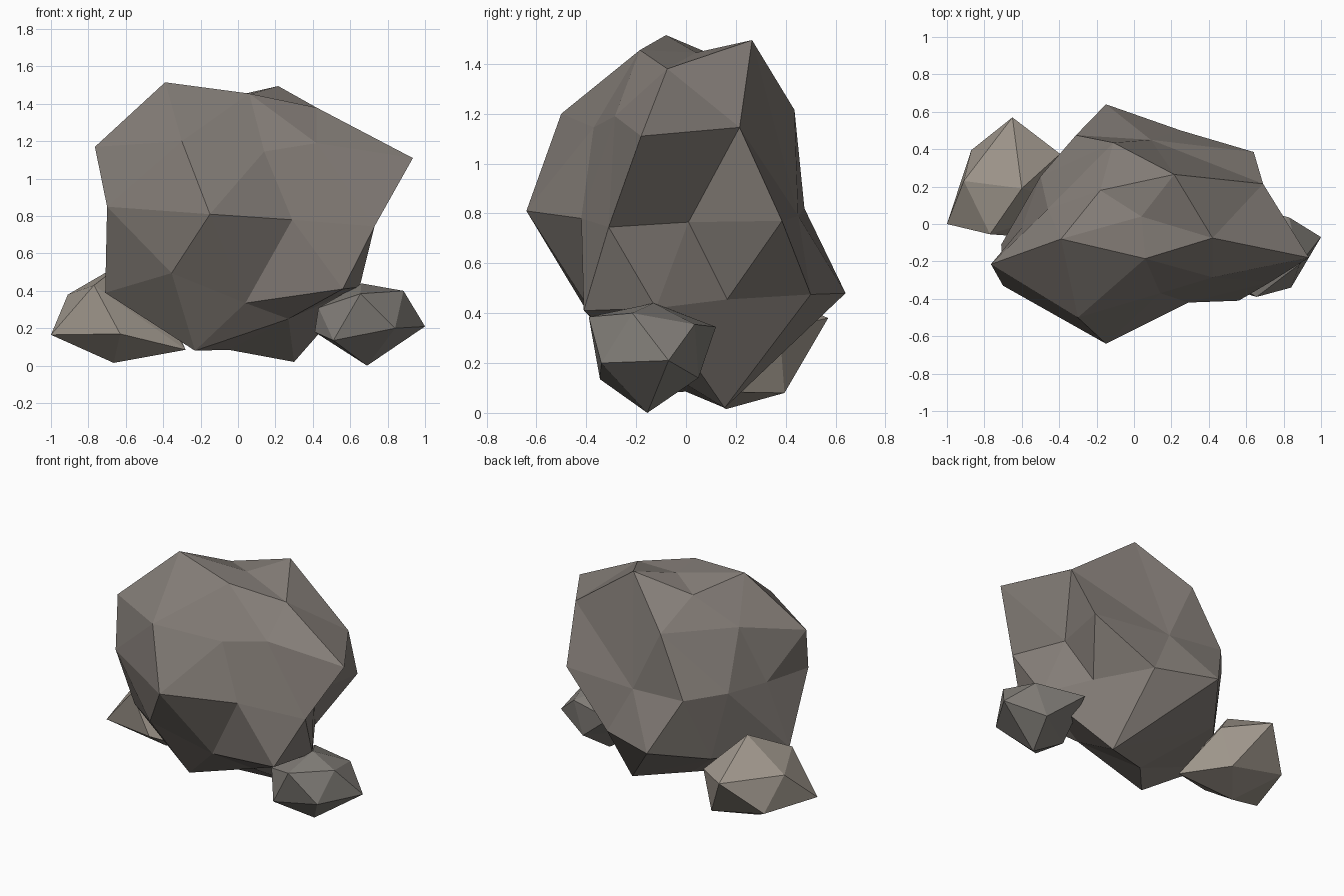
import bpy, bmesh
from mathutils import Vector


def rock(name, center, radii, points, color):
    """Faceted stone: corners joined as on a sphere, then pulled to their real depth."""
    c = Vector(center)
    bm = bmesh.new()
    real = {}
    for p in points:
        d = Vector(p) - c
        d = Vector((d.x / radii[0], d.y / radii[1], d.z / radii[2])).normalized()
        real[bm.verts.new(d)] = Vector(p)
    bmesh.ops.convex_hull(bm, input=list(bm.verts))
    for v, p in real.items():
        v.co = p
    bmesh.ops.recalc_face_normals(bm, faces=list(bm.faces))
    me = bpy.data.meshes.new(name)
    bm.to_mesh(me)
    bm.free()
    mat = bpy.data.materials.new(name + "_stone")
    mat.diffuse_color = (*color, 1)
    me.materials.append(mat)
    ob = bpy.data.objects.new(name, me)
    bpy.context.collection.objects.link(ob)
    return ob


# Main boulder, corners grouped by height
crown = [(-.39, -.08, 1.515), (.06, -.185, 1.455), (.42, -.075, 1.38),
         (.215, .265, 1.495), (-.18, .18, 1.405), (.04, .04, 1.445)]
shoulder = [(-.765, -.215, 1.17), (-.30, -.50, 1.20), (.14, -.37, 1.145),
            (.42, -.285, 1.19), (.935, -.18, 1.11), (.69, .215, 1.145),
            (-.11, .435, 1.215), (-.46, .08, 1.22)]
waist = [(-.70, -.33, .85), (-.15, -.64, .81), (.29, -.42, .78), (.73, -.31, .745),
         (.57, .01, .765), (.64, .385, .77), (.09, .45, .79), (-.31, .475, .82),
         (-.50, .255, .84), (-.60, -.02, .84)]
foot = [(-.71, -.11, .39), (-.355, -.45, .495), (.04, -.335, .335), (.56, -.41, .41),
        (.65, -.12, .42), (.47, .165, .455), (.25, .50, .475), (-.15, .64, .48),
        (-.40, .30, .38)]
base = [(-.23, -.20, .08), (.27, -.22, .25), (.30, .155, .02), (-.05, 0, .085)]
rock("main_boulder", (0, 0, .75), (.8, .55, .75),
     crown + shoulder + waist + foot + base, (.23, .205, .185))

# Small stone, front right
rock("right_stone", (.69, -.14, .24), (.3, .25, .22),
     [(.655, -.39, .385), (.84, -.34, .20), (.885, -.215, .40), (1, -.07, .21),
      (.83, .035, .355), (.66, -.13, .44), (.69, -.155, 0), (.51, -.345, .135),
      (.41, -.20, .18), (.43, -.25, .31), (.75, .05, .14), (.50, .12, .345)],
     (.23, .215, .195))

# Small stone, back left
rock("left_stone", (-.64, .2, .26), (.36, .32, .27),
     [(-1, 0, .165), (-.91, .23, .38), (-.87, .395, .165), (-.65, .57, .38),
      (-.395, .375, .34), (-.60, .19, .56), (-.77, -.055, .43), (-.63, -.065, .17),
      (-.28, .10, .085), (-.47, .395, .08), (-.665, .16, .015)],
     (.35, .31, .265))
